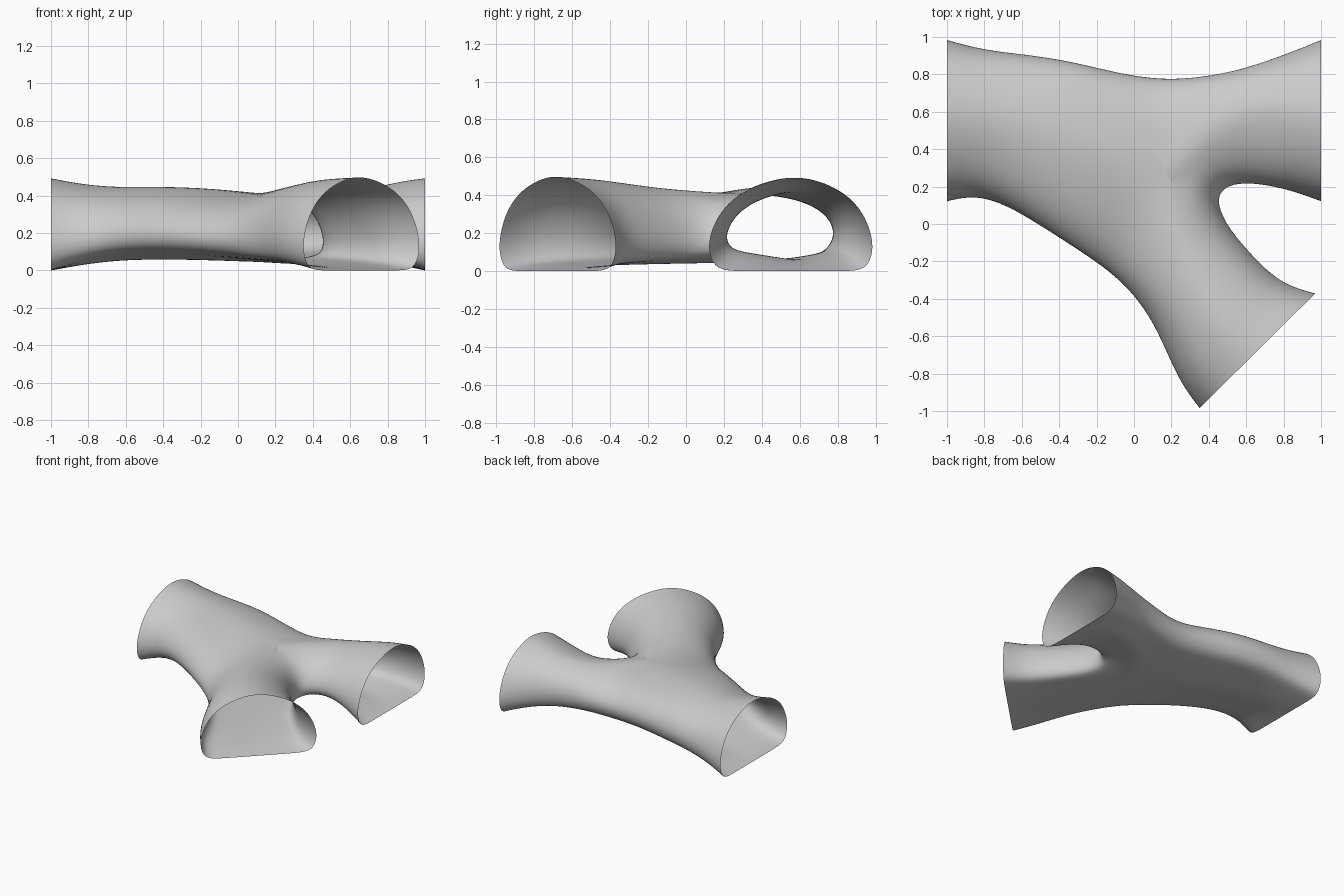
import bpy, bmesh
from mathutils import Vector

if "Cube" in bpy.data.objects:
    bpy.data.objects.remove(bpy.data.objects["Cube"])

# Half cross-section: u = 0 at the side wall, 1 at the centreline; v = height fraction
FLOOR = [(1, 0), (.7, 0), (.4, 0), (.17, .005), (.045, .07)]
ARCH = [(-.015, .25), (.04, .47), (.17, .68), (.39, .85), (.7, .965), (1, 1.01)]
HALF = FLOOR + ARCH

# Plan points where the three legs meet: far wall, crotch, near wall, middle
FAR, CROTCH, NEAR, MID = (.15, .77), (.435, .14), (-.12, -.26), (.15, .25)

# Stations from open mouth to junction: side a, side b, roof, floor, apex lean to b
LEFT = [((-1, .12), (-1, .985), .495, 0, .02), ((-.85, .155), (-.8, .93), .46, .03, .03),
        ((-.68, .1), (-.6, .91), .445, .05, .04), ((-.5, -.01), (-.35, .875), .45, .055, .05),
        ((-.32, -.125), (-.1, .81), .44, .05, .05), (NEAR, FAR, .41, .04, 0)]
RIGHT = [((1, .12), (1, .985), .495, 0, .03), ((.88, .165), (.88, .935), .48, .025, .06),
         ((.75, .2), (.72, .875), .445, .05, .1), ((.62, .22), (.55, .82), .415, .06, .12),
         ((.5, .21), (.36, .785), .405, .055, .08), (CROTCH, FAR, .41, .04, 0)]
BRANCH = [((.35, -.985), (.97, -.37), .5, 0, -.02), ((.26, -.87), (.82, -.33), .495, .015, 0),
          ((.18, -.7), (.7, -.24), .485, .025, 0), ((.11, -.54), (.59, -.12), .465, .03, 0),
          ((.01, -.39), (.49, 0), .435, .035, 0), (NEAR, CROTCH, .41, .04, 0)]

bm = bmesh.new()


def ring(a, b, top, low, mid, powers):
    pts = []
    for side, half, power in ((a, HALF, powers[0]), (b, HALF[-2:0:-1], powers[1])):
        for u, v in half:
            p = side.lerp(mid, u)
            base = low * (2 - u)                  # floor curls up at the walls
            pts.append(bm.verts.new((p.x, p.y, base + (top - base) * v ** power)))
    return pts


def leg(stations, wall_a, wall_b):
    # wall_a, wall_b: below 1 gives a steeper shoulder, above 1 a flatter slope
    rings = []
    last = len(stations) - 1
    for i, (a, b, top, low, lean) in enumerate(stations):
        a, b = Vector(a), Vector(b)
        mid = a.lerp(b, .5 + lean)
        if i == last:
            mid = Vector(MID)
        elif i == last - 1:
            mid = mid.lerp(Vector(MID), .2)
        t = min(1, i / 3)
        powers = (1 + (wall_a - 1) * t, 1 + (wall_b - 1) * t)
        rings.append(ring(a, b, top, low, mid, powers))
    for r, s in zip(rings, rings[1:]):
        for k in range(len(r)):
            j = (k + 1) % len(r)
            bm.faces.new((r[k], r[j], s[j], s[k]))


# Three tunnel legs welded along their shared seams
leg(LEFT, 1, .78)
leg(RIGHT, 1.15, .78)
leg(BRANCH, 1, 1.15)
bmesh.ops.remove_doubles(bm, verts=bm.verts, dist=.0005)
bmesh.ops.recalc_face_normals(bm, faces=bm.faces)

me = bpy.data.meshes.new("tunnel_junction")
bm.to_mesh(me)
bm.free()
ob = bpy.data.objects.new("tunnel_junction", me)
bpy.context.collection.objects.link(ob)
for p in me.polygons:
    p.use_smooth = True

# Soft rock surface, mouths left open
sub = ob.modifiers.new("soften", 'SUBSURF')
sub.levels = sub.render_levels = 2
